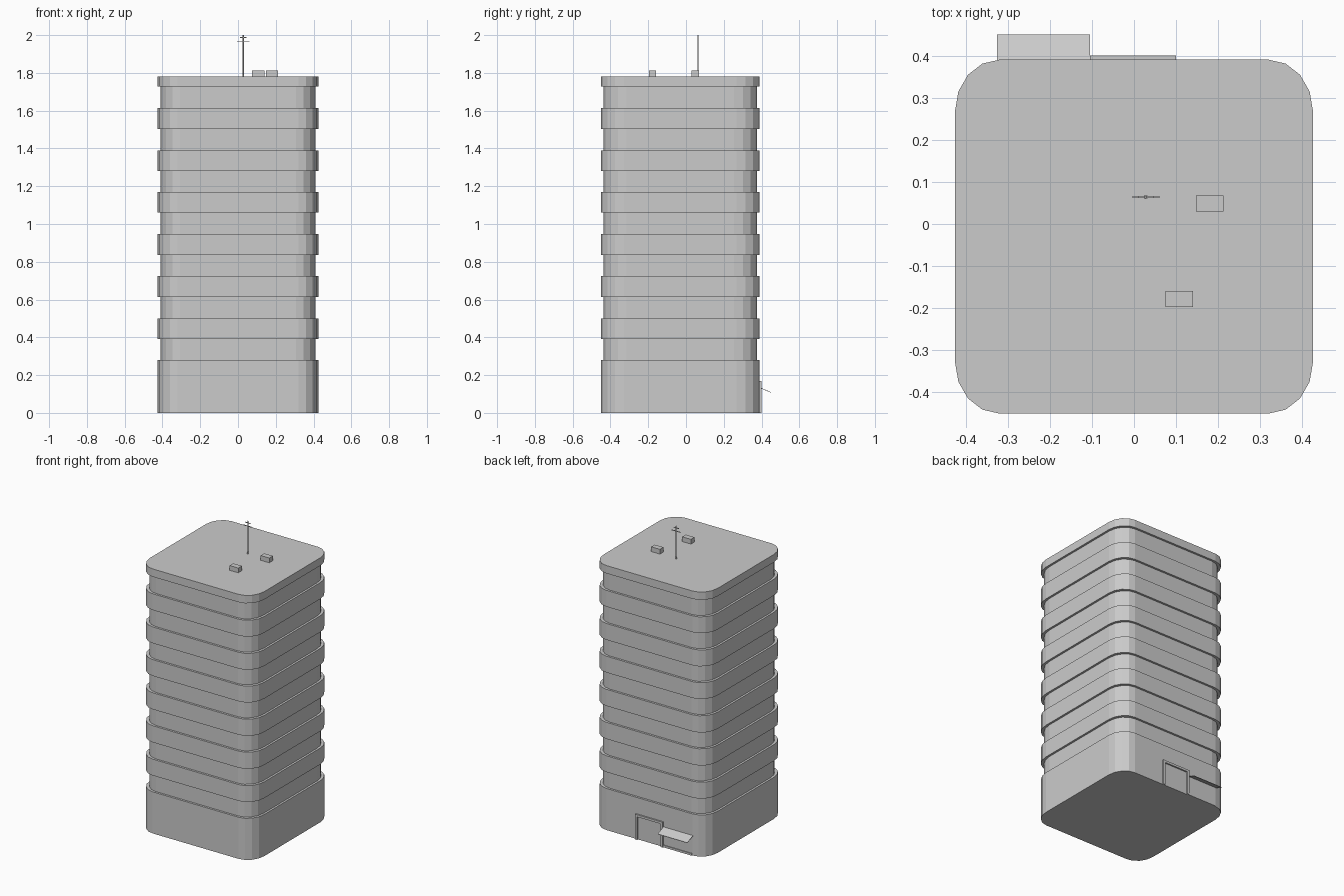
import bpy, bmesh, math
from mathutils import Vector

if "Cube" in bpy.data.objects:
    bpy.data.objects.remove(bpy.data.objects["Cube"])

grey = bpy.data.materials.new("concrete grey")
grey.diffuse_color = (0.6, 0.6, 0.6, 1)
grey.use_nodes = True
grey.node_tree.nodes["Principled BSDF"].inputs["Base Color"].default_value = grey.diffuse_color


def finish(name, bm):
    bmesh.ops.recalc_face_normals(bm, faces=bm.faces)
    me = bpy.data.meshes.new(name)
    bm.to_mesh(me)
    bm.free()
    me.materials.append(grey)
    ob = bpy.data.objects.new(name, me)
    bpy.context.collection.objects.link(ob)
    return ob


def box(name, x0, x1, y0, y1, z0, z1):
    bm = bmesh.new()
    bmesh.ops.create_cube(bm, size=1)
    for v in bm.verts:
        v.co = Vector((x1 if v.co.x > 0 else x0,
                       y1 if v.co.y > 0 else y0,
                       z1 if v.co.z > 0 else z0))
    return finish(name, bm)


def outline(inset):
    """Rounded rectangle with four facets on each corner."""
    hx, hy, cy, rx, ry = 0.425 - inset, 0.42 - inset, -0.03, 0.105, 0.122
    pts = []
    for q, (sx, sy) in enumerate([(1, 1), (-1, 1), (-1, -1), (1, -1)]):
        for i in range(5):
            a = math.radians(90 * q + 22.5 * i)
            pts.append((sx * (hx - rx) + rx * math.cos(a),
                        cy + sy * (hy - ry) + ry * math.sin(a)))
    return pts


# Tower: one stacked shell, wide floor bands alternating with recessed window bands
edges = [0, 0.28, 0.39, 0.5, 0.613, 0.725, 0.835, 0.947, 1.06,
         1.17, 1.28, 1.39, 1.503, 1.613, 1.727, 1.78]
bm = bmesh.new()
rings = []
for k in range(len(edges) - 1):
    pts = outline(0.0 if k % 2 == 0 else 0.014)
    for z in (edges[k], edges[k + 1]):
        rings.append([bm.verts.new((x, y, z)) for x, y in pts])
for lo, hi in zip(rings, rings[1:]):
    n = len(lo)
    for i in range(n):
        j = (i + 1) % n
        bm.faces.new((lo[i], lo[j], hi[j], hi[i]))
bm.faces.new(rings[0][::-1])
bm.faces.new(rings[-1])
finish("tower", bm)

# Entrance frame on the back wall
box("door_post_left", -0.105, -0.09, 0.385, 0.40, 0, 0.17)
box("door_post_right", 0.085, 0.10, 0.385, 0.40, 0, 0.17)
box("door_lintel", -0.09, 0.085, 0.385, 0.40, 0.155, 0.17)

# Sloping awning beside the entrance, with a low sill under it
bm = bmesh.new()
profile = [(0.388, 0.136), (0.45, 0.110), (0.45, 0.107), (0.388, 0.133)]
ends = [[bm.verts.new((x, y, z)) for y, z in profile] for x in (-0.325, -0.105)]
bm.faces.new(ends[0])
bm.faces.new(ends[1][::-1])
for i in range(4):
    j = (i + 1) % 4
    bm.faces.new((ends[0][i], ends[0][j], ends[1][j], ends[1][i]))
finish("awning", bm)
box("sill", -0.318, -0.105, 0.385, 0.395, 0, 0.014)

# Roof units
for i, (x, y) in enumerate([(0.147, 0.03), (0.075, -0.197)]):
    box(f"roof_unit_{i + 1}", x, x + 0.065, y, y + 0.038, 1.775, 1.812)

# Antenna mast with two crossbars
for name, r, z0, z1 in [("antenna_mast", 0.003, 1.78, 2.0),
                        ("antenna_base", 0.005, 1.775, 1.79)]:
    bm = bmesh.new()
    bmesh.ops.create_cone(bm, cap_ends=True, segments=8, radius1=r, radius2=r,
                          depth=z1 - z0)
    bmesh.ops.translate(bm, verts=bm.verts, vec=(0.028, 0.064, (z0 + z1) / 2))
    finish(name, bm)
for i, (half, z) in enumerate([(0.032, 1.965), (0.018, 1.987)]):
    box(f"antenna_bar_{i + 1}", 0.028 - half, 0.028 + half, 0.062, 0.066, z - 0.002, z + 0.002)
